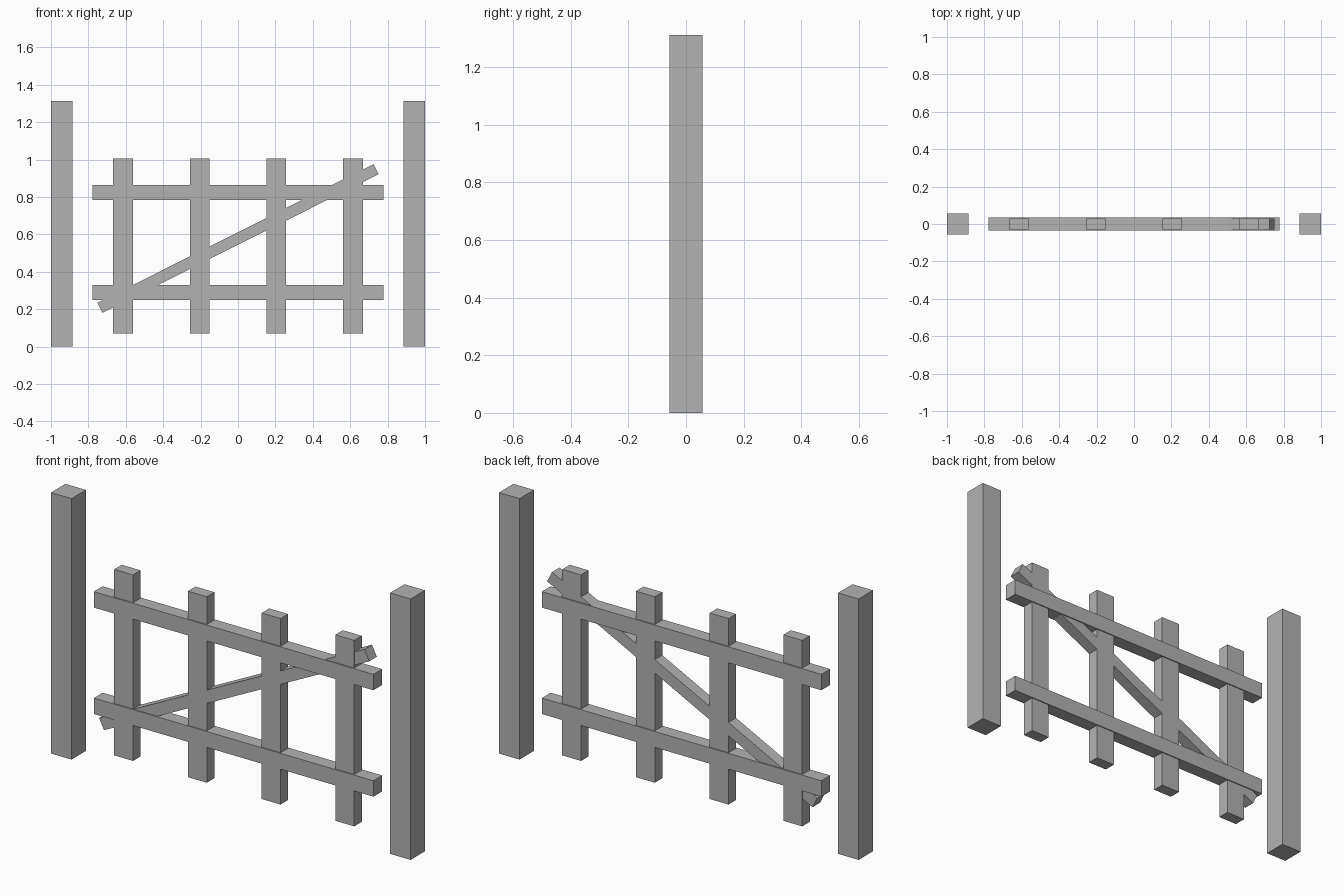
import bpy
from math import atan2, hypot

cube = bpy.data.objects.get("Cube")
if cube:
    bpy.data.objects.remove(cube, do_unlink=True)

# One plain grey for the whole gate
GREY = (0.45, 0.45, 0.45, 1.0)
grey = bpy.data.materials.new("weathered_grey")
grey.use_nodes = True
grey.diffuse_color = GREY
bsdf = next(n for n in grey.node_tree.nodes if n.type == "BSDF_PRINCIPLED")
bsdf.inputs["Base Color"].default_value = GREY


def beam(name, center, size, tilt=0.0):
    """Rectangular timber, optionally tilted in the plane of the gate."""
    bpy.ops.mesh.primitive_cube_add(size=1, location=center, rotation=(0, -tilt, 0))
    obj = bpy.context.object
    obj.name = name
    obj.scale = size
    bpy.ops.object.transform_apply(location=False, rotation=False, scale=True)
    obj.data.materials.append(grey)
    return obj


# Gate posts
POST_W, POST_H = 0.114, 1.312
for side, sign in (("right", -1), ("left", 1)):
    beam(f"{side}_post", (sign * (1 - POST_W / 2), 0, POST_H / 2), (POST_W, POST_W, POST_H))

# Upright pickets
for i in range(4):
    x = (i - 1.5) * 0.41
    beam(f"picket_{i + 1}", (x, 0, 0.537), (0.105, 0.06, 0.935))

# Horizontal rails, slightly thicker than the pickets
for name, z in (("lower_rail", 0.29), ("upper_rail", 0.825)):
    beam(name, (0, 0, z), (1.555, 0.07, 0.08))

# Diagonal brace
run, rise = 1.476, 0.741
beam("diagonal_brace", (0, 0, 0.578), (hypot(run, rise), 0.0595, 0.06), atan2(rise, run))
